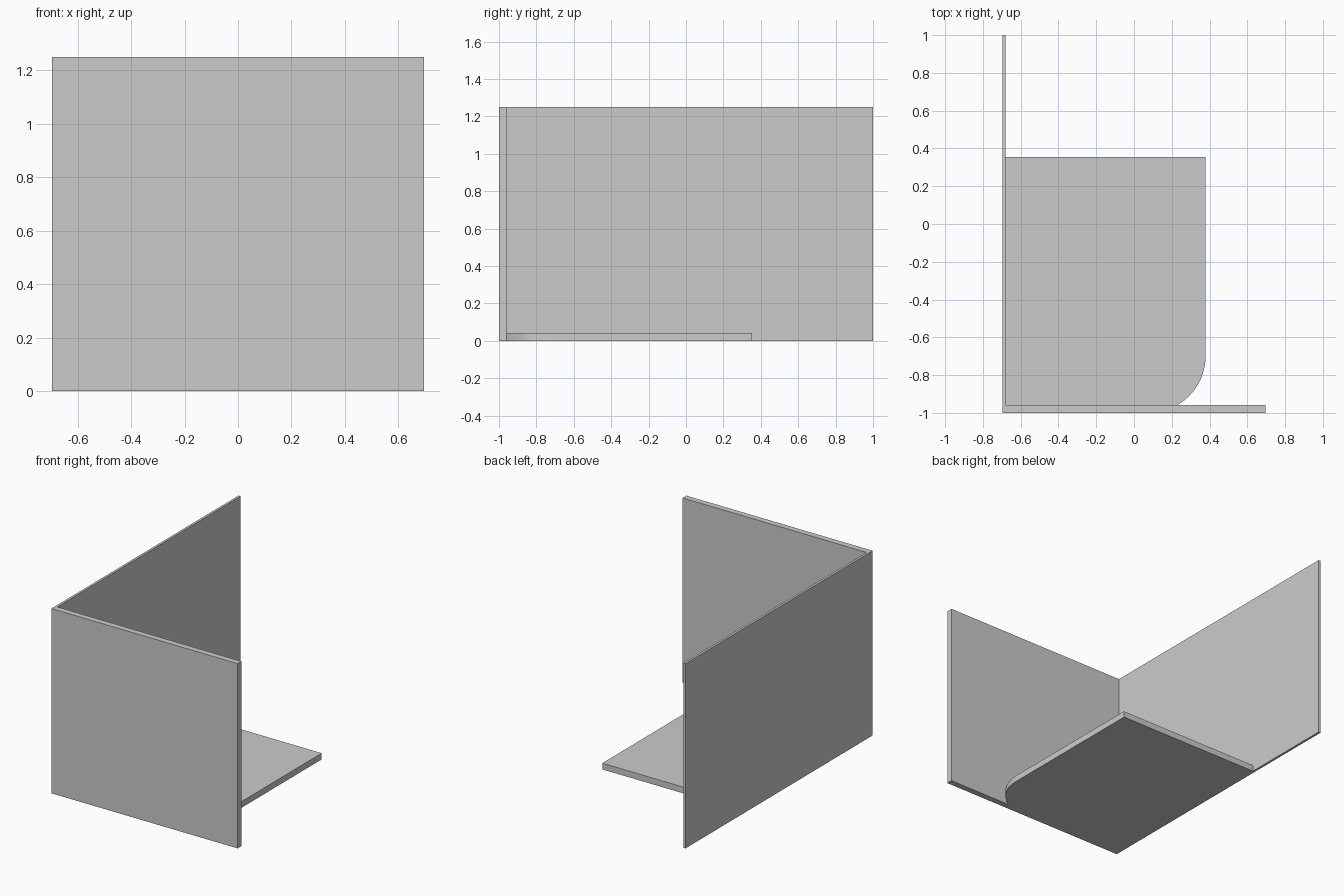
import bpy, bmesh
from math import sin, cos, pi

if "Cube" in bpy.data.objects:
    bpy.data.objects.remove(bpy.data.objects["Cube"])


def extrude_profile(name, points, height):
    """Solid standing on z = 0 from a counter-clockwise plan outline."""
    bm = bmesh.new()
    face = bm.faces.new([bm.verts.new((x, y, 0)) for x, y in points])
    result = bmesh.ops.extrude_face_region(bm, geom=[face])
    top = [v for v in result["geom"] if isinstance(v, bmesh.types.BMVert)]
    bmesh.ops.translate(bm, verts=top, vec=(0, 0, height))
    bmesh.ops.recalc_face_normals(bm, faces=bm.faces)
    mesh = bpy.data.meshes.new(name)
    bm.to_mesh(mesh)
    bm.free()
    obj = bpy.data.objects.new(name, mesh)
    bpy.context.collection.objects.link(obj)
    return obj


# Two tall walls meeting at the front left corner: thick front, thin left
W, FRONT, BACK = 0.697, -1.0, 1.0
INNER_X, INNER_Y = -0.681, -0.959
extrude_profile("walls", [
    (-W, FRONT), (W, FRONT), (W, INNER_Y),
    (INNER_X, INNER_Y), (INNER_X, BACK), (-W, BACK)], 1.25)

# Floor slab tucked under the walls, with one rounded front right corner
R, RIGHT, REAR, LEFT, NEAR = 0.3, 0.379, 0.354, -0.69, -0.999
arc = [(RIGHT - R + R * cos(a), NEAR + R + R * sin(a))
       for a in (-pi / 2 + pi / 2 * i / 24 for i in range(25))]
slab = extrude_profile("floor_slab",
                       [(LEFT, NEAR), *arc, (RIGHT, REAR), (LEFT, REAR)], 0.042)

# Smooth the rounded corner, keep the slab edges crisp
bpy.context.view_layer.objects.active = slab
slab.select_set(True)
bpy.ops.object.shade_smooth_by_angle()
